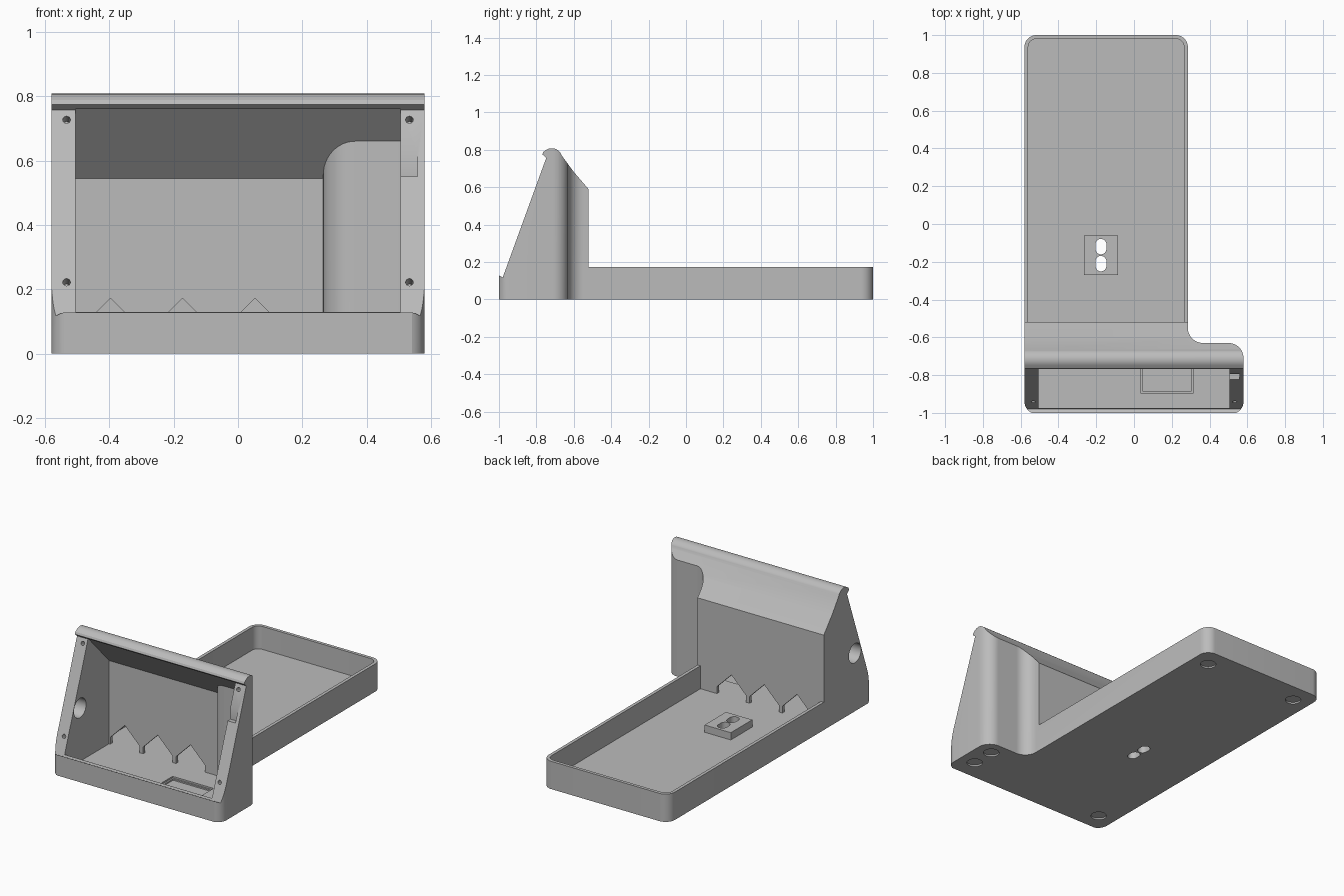
import bpy, math
from mathutils import Vector, Matrix

old = bpy.data.objects.get("Cube")
if old:
    bpy.data.objects.remove(old, do_unlink=True)

grey = bpy.data.materials.new("light_grey_plastic")
grey.use_nodes = True
colour = (0.5, 0.5, 0.5, 1)
grey.diffuse_color = colour
grey.node_tree.nodes["Principled BSDF"].inputs["Base Color"].default_value = colour


def arc(cx, cy, r, a0, a1, n=12):
    """Points on an arc, angles in degrees."""
    steps = [math.radians(a0 + (a1 - a0) * i / n) for i in range(n + 1)]
    return [(cx + r * math.cos(a), cy + r * math.sin(a)) for a in steps]


def prism(name, outline, lo, hi, axis="z"):
    """Extrude an outline along z (x,y points), x (y,z points) or y (x,z points)."""
    place = {"z": lambda p, h: (p[0], p[1], h),
             "x": lambda p, h: (h, p[0], p[1]),
             "y": lambda p, h: (p[0], h, p[1])}[axis]
    n = len(outline)
    verts = [place(p, h) for h in (lo, hi) for p in outline]
    faces = [tuple(reversed(range(n))), tuple(range(n, 2 * n))]
    faces += [(i, (i + 1) % n, n + (i + 1) % n, n + i) for i in range(n)]
    if axis == "y":
        faces = [f[::-1] for f in faces]
    mesh = bpy.data.meshes.new(name)
    mesh.from_pydata(verts, [], faces)
    mesh.materials.append(grey)
    obj = bpy.data.objects.new(name, mesh)
    bpy.context.collection.objects.link(obj)
    return obj


def rect(x0, x1, y0, y1):
    return [(x0, y0), (x1, y0), (x1, y1), (x0, y1)]


def combine(target, tool, operation="DIFFERENCE"):
    """Apply a boolean and discard the tool."""
    mod = target.modifiers.new(tool.name, "BOOLEAN")
    mod.operation, mod.solver, mod.object = operation, "EXACT", tool
    bpy.context.view_layer.update()
    bpy.context.view_layer.objects.active = target
    bpy.ops.object.modifier_apply(modifier=mod.name)
    bpy.data.objects.remove(tool, do_unlink=True)


# Outer body: L-shaped footprint crossed with the side profile
footprint = (arc(-0.515, -0.94, 0.065, 180, 247)
             + arc(0.515, -0.94, 0.065, 293, 360)
             + arc(0.50, -0.71, 0.08, 0, 90)
             + arc(0.365, -0.55, 0.08, 270, 180)
             + arc(0.222, 0.937, 0.063, 0, 90)
             + arc(-0.517, 0.937, 0.063, 90, 180))
side = ([(-1.1, -0.1), (1.1, -0.1), (1.1, 0.172), (-0.52, 0.172), (-0.52, 0.588),
         (-0.602, 0.684), (-0.665, 0.77)]
        + arc(-0.717, 0.752, 0.056, 35, 125, 10)
        + [(-0.763, 0.788), (-0.768, 0.775), (-0.747, 0.757),
           (-0.98, 0.117), (-1.0, 0.128), (-1.1, 0.128)])
body = prism("console_body", footprint, 0, 0.9)
combine(body, prism("side_profile", side, -0.8, 0.8, "x"), "INTERSECT")

# Rear tray hollow
floor = 0.03
tray = ([(-0.56, -0.52), (0.265, -0.52)]
        + arc(0.222, 0.937, 0.043, 0, 90) + arc(-0.517, 0.937, 0.043, 90, 180))
combine(body, prism("tray_hollow", tray, floor, 0.4))

# Housing hollow, following the outer wall and open to the sloped front
room = ([(-0.505, -1.2), (0.505, -1.2), (0.505, -0.65)]
        + arc(0.365, -0.55, 0.10, 270, 180) + [(0.265, -0.54), (-0.505, -0.54)])
section = [(-0.975, floor), (-0.5, floor), (-0.5, 0.503), (-0.745, 0.76),
           (-0.85, 0.76), (-1.1, 0.14), (-0.975, 0.129)]
hollow = prism("housing_hollow", room, -0.1, 0.9)
combine(hollow, prism("hollow_section", section, -0.7, 0.7, "x"), "INTERSECT")
combine(body, hollow)

# Gabled cable openings through the dividing wall
for x in (-0.397, -0.172, 0.053):
    gable = [(x - 0.1, floor), (x + 0.1, floor), (x + 0.1, 0.072),
             (x, 0.172), (x - 0.1, 0.072)]
    combine(body, prism("cable_opening", gable, -0.56, -0.5, "y"))

# Raised block with two through slots
combine(body, prism("slot_block", rect(-0.265, -0.085, -0.27, -0.06), 0.01, 0.075), "UNION")
for y in (-0.12, -0.21):
    slot = arc(-0.175, y + 0.012, 0.029, 0, 180) + arc(-0.175, y - 0.012, 0.029, 180, 360)
    combine(body, prism("slot", slot, -0.1, 0.2))

# Stepped pocket in the housing floor
combine(body, prism("pocket", rect(0.035, 0.315, -0.895, -0.69), 0.02, 0.1))
combine(body, prism("pocket_step", rect(0.045, 0.305, -0.885, -0.70), 0.012, 0.1))

# Round port in one side wall, notch in the other rail
combine(body, prism("side_port", arc(-0.825, 0.36, 0.06, 0, 345, 23), -0.7, -0.45, "x"))
combine(body, prism("rail_notch", rect(0.48, 0.558, -0.95, -0.795), 0.55, 0.68))

# Screw holes square to the sloped rails
slope = Vector((0, 0.233, 0.64)).normalized()
normal = Vector((0, -slope.z, slope.y))
for x in (-0.533, 0.533):
    for z in (0.222, 0.727):
        hole = prism("screw_hole", arc(0, 0, 0.012, 0, 337.5, 15), -0.05, 0.05)
        y = -0.98 + (z - 0.117) * 0.364
        hole.matrix_world = (Matrix.Translation((x, y, z))
                             @ normal.to_track_quat("Z", "Y").to_matrix().to_4x4())
        combine(body, hole)

# Shallow round foot recesses underneath
for x, y in ((0.175, 0.88), (-0.47, 0.88), (-0.47, -0.88), (0.48, -0.87), (0.48, -0.72)):
    combine(body, prism("foot_recess", arc(x, y, 0.045, 0, 352.5, 47), -0.05, 0.01))

# Smooth the curved walls, keep the edges crisp
bpy.ops.object.select_all(action="DESELECT")
body.select_set(True)
bpy.context.view_layer.objects.active = body
bpy.ops.object.shade_smooth_by_angle(angle=math.radians(25))
